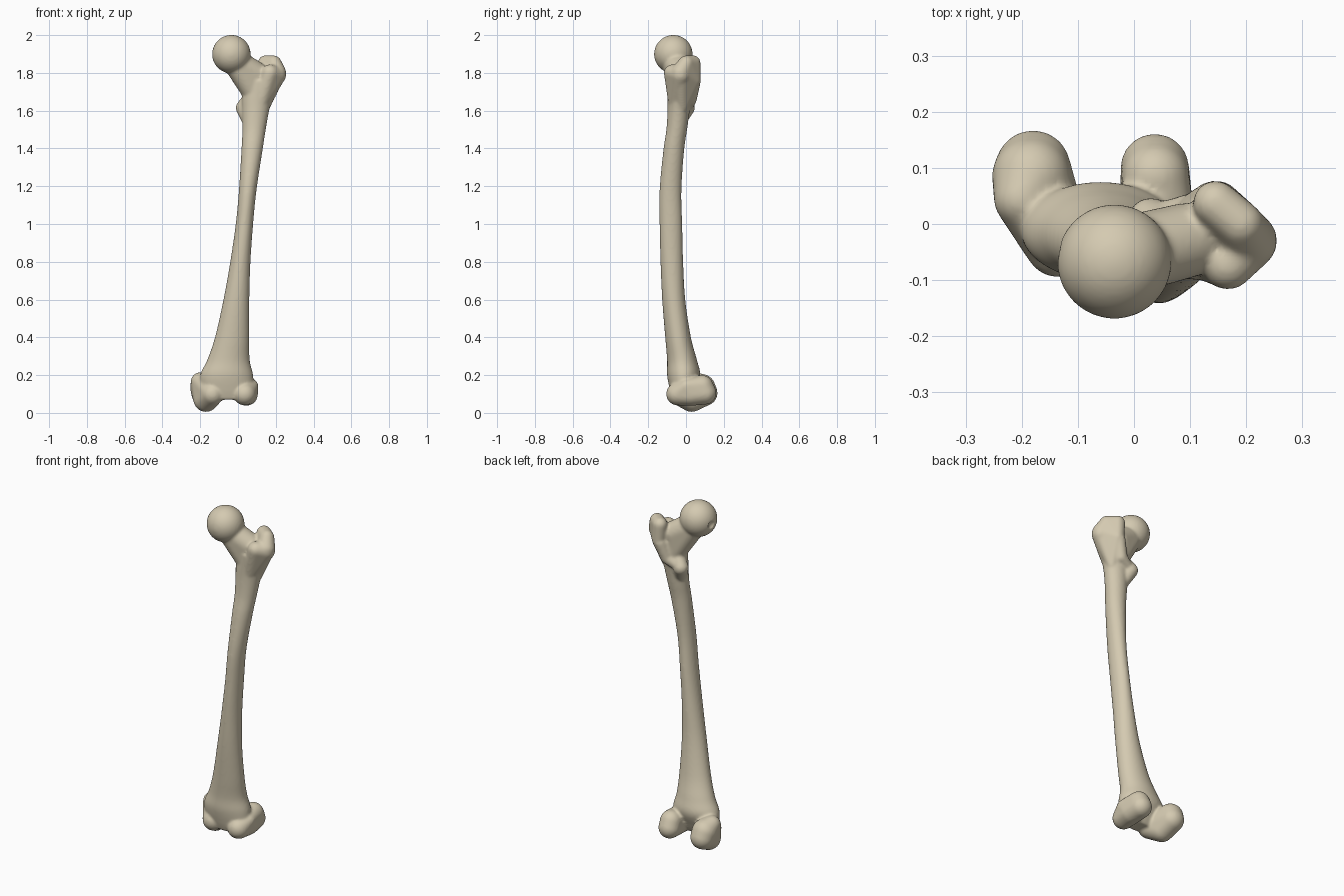
import bpy, bmesh, math
from mathutils import Vector, Matrix

old = bpy.data.objects.get("Cube")
if old:
    bpy.data.objects.remove(old, do_unlink=True)

bone = bpy.data.materials.new("bone")
bone.use_nodes = True
colour = (0.66, 0.59, 0.44, 1)
bone.diffuse_color = colour
bone.node_tree.nodes["Principled BSDF"].inputs["Base Color"].default_value = colour

bm = bmesh.new()


def ball(target, x, y, z, r):
    return bmesh.ops.create_icosphere(target, subdivisions=4, radius=r,
                                      matrix=Matrix.Translation((x, y, z)))["verts"]


def hull(*balls):
    """Solid skin stretched over several (x, y, z, radius) balls."""
    part = bmesh.new()
    for b in balls:
        ball(part, *b)
    points = [v.co.copy() for v in part.verts]
    part.free()
    verts = [bm.verts.new(p) for p in points]
    res = bmesh.ops.convex_hull(bm, input=verts)
    spare = {v for v in res["geom_interior"] if isinstance(v, bmesh.types.BMVert)}
    spare |= {v for v in verts if v.is_valid and not v.link_faces}
    bmesh.ops.delete(bm, geom=list(spare), context="VERTS")


def loft(sections, sides=40, steps=6):
    """Smooth tube through elliptical sections (z, x0, x1, y0, y1)."""
    s = [Vector(q) for q in sections]
    s = [2 * s[0] - s[1]] + s + [2 * s[-1] - s[-2]]
    rows = []
    for a, b, c, d in zip(s, s[1:], s[2:], s[3:]):
        for i in range(steps):
            t = i / steps
            rows.append(0.5 * (2 * b + (c - a) * t + (2 * a - 5 * b + 4 * c - d) * t * t
                               + (3 * b - a - 3 * c + d) * t ** 3))
    rows.append(s[-2])
    rings = []
    for z, x0, x1, y0, y1 in rows:
        ring = []
        for k in range(sides):
            a = math.tau * k / sides
            ring.append(bm.verts.new(((x0 + x1) / 2 + (x1 - x0) / 2 * math.cos(a),
                                      (y0 + y1) / 2 + (y1 - y0) / 2 * math.sin(a), z)))
        rings.append(ring)
    for lo, hi in zip(rings, rings[1:]):
        for k in range(sides):
            n = (k + 1) % sides
            bm.faces.new((lo[k], lo[n], hi[n], hi[k]))
    bm.faces.new(rings[0][::-1])
    bm.faces.new(rings[-1])


# Bowed shaft, flaring towards the knee
loft([(0.07, -0.17, 0.07, -0.07, 0.02),
      (0.12, -0.19, 0.08, -0.085, 0.045),
      (0.20, -0.20, 0.08, -0.10, 0.075),
      (0.28, -0.163, 0.062, -0.10, 0.058),
      (0.40, -0.122, 0.06, -0.11, 0.026),
      (0.60, -0.077, 0.06, -0.126, -0.004),
      (0.80, -0.041, 0.066, -0.135, -0.015),
      (1.00, -0.012, 0.08, -0.14, -0.02),
      (1.18, 0.005, 0.098, -0.14, -0.024),
      (1.39, 0.018, 0.13, -0.12, -0.01),
      (1.50, 0.023, 0.147, -0.104, 0.006),
      (1.60, 0.022, 0.165, -0.098, 0.02),
      (1.68, 0.022, 0.185, -0.098, 0.035),
      (1.76, 0.04, 0.2, -0.10, 0.04)])

# Ball head and neck
ball(bm, -0.035, -0.067, 1.899, 0.102)
hull((-0.01, -0.055, 1.855, 0.07), (0.09, -0.03, 1.795, 0.067), (0.08, -0.03, 1.70, 0.06))

# Greater trochanter: rear crest and front shoulder
hull((0.145, 0.037, 1.853, 0.04), (0.19, 0.0, 1.852, 0.04), (0.205, -0.03, 1.80, 0.05),
     (0.15, 0.04, 1.76, 0.037), (0.138, -0.02, 1.62, 0.03))
hull((0.168, -0.072, 1.80, 0.045), (0.203, -0.03, 1.79, 0.052), (0.12, -0.05, 1.65, 0.045))

# Ridge running down to the lesser trochanter
hull((0.14, 0.042, 1.75, 0.035), (0.11, 0.022, 1.66, 0.035))
hull((0.11, 0.022, 1.66, 0.035), (0.04, 0.012, 1.62, 0.025))
hull((0.03, 0.005, 1.615, 0.042), (0.055, -0.03, 1.55, 0.035), (0.07, -0.02, 1.68, 0.035))

# Inner condyle
hull((-0.18, 0.10, 0.105, 0.067), (-0.183, 0.085, 0.135, 0.07), (-0.17, 0.03, 0.071, 0.066),
     (-0.20, 0.045, 0.165, 0.05), (-0.135, -0.035, 0.10, 0.06))
# Outer condyle
hull((0.037, 0.10, 0.105, 0.061), (0.038, 0.085, 0.14, 0.06), (0.045, 0.03, 0.098, 0.06),
     (0.07, 0.0, 0.14, 0.038), (0.035, -0.045, 0.10, 0.06))

bmesh.ops.recalc_face_normals(bm, faces=bm.faces[:])


def make(name, source):
    mesh = bpy.data.meshes.new(name)
    source.to_mesh(mesh)
    source.free()
    mesh.materials.append(bone)
    mesh.polygons.foreach_set("use_smooth", [True] * len(mesh.polygons))
    obj = bpy.data.objects.new(name, mesh)
    bpy.context.collection.objects.link(obj)
    return obj


thigh_bone = make("thigh_bone", bm)

# Ligament pit in the head
pit = bmesh.new()
ball(pit, -0.156, -0.045, 1.89, 0.035)
pit_cutter = make("pit_cutter", pit)
pit_cutter.hide_render = True
pit_cutter.hide_viewport = True

# Fuse the parts into one skin, cut the pit and soften the seams
fuse = thigh_bone.modifiers.new("fuse", "REMESH")
fuse.mode = "VOXEL"
fuse.voxel_size = 0.007
fuse.use_smooth_shade = True
cut = thigh_bone.modifiers.new("cut", "BOOLEAN")
cut.operation = "DIFFERENCE"
cut.object = pit_cutter
soften = thigh_bone.modifiers.new("soften", "SMOOTH")
soften.factor = 0.5
soften.iterations = 8
